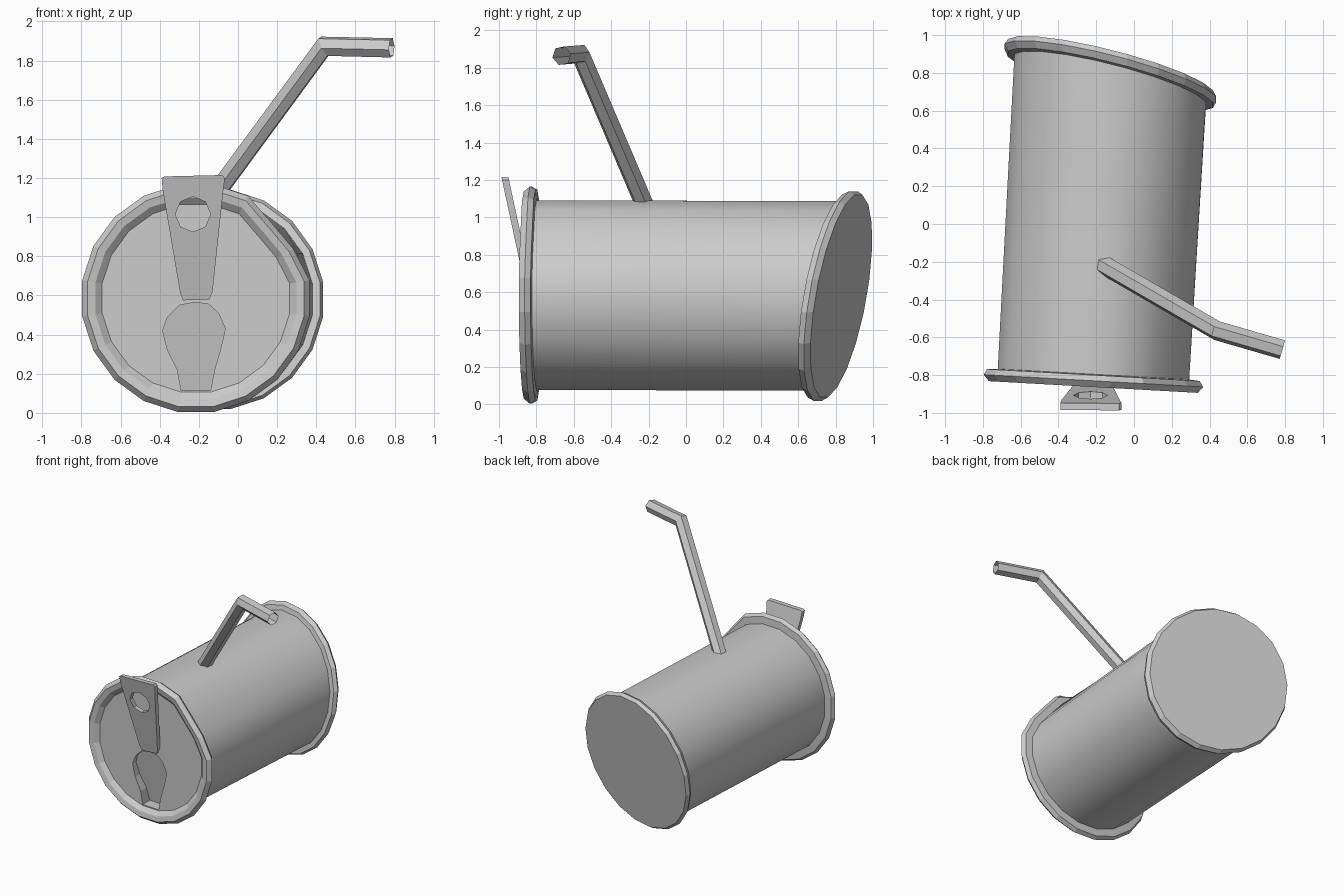
import bpy, bmesh, math
from mathutils import Vector

if "Cube" in bpy.data.objects:
    bpy.data.objects.remove(bpy.data.objects["Cube"])

SIDES = 20
FRONT = (-0.215, 0.585)      # x, z centre of the front end
BACK = (-0.125, 0.58)        # x, z centre of the back end


def finish(name, bm, smooth=False):
    bmesh.ops.recalc_face_normals(bm, faces=bm.faces)
    mesh = bpy.data.meshes.new(name)
    bm.to_mesh(mesh)
    bm.free()
    ob = bpy.data.objects.new(name, mesh)
    bpy.context.collection.objects.link(ob)
    if smooth:
        bpy.ops.object.select_all(action='DESELECT')
        ob.select_set(True)
        bpy.context.view_layer.objects.active = ob
        bpy.ops.object.shade_smooth_by_angle(angle=math.radians(30))
    return ob


def front_y(x, z):
    return -0.835 - 0.056 * (x - FRONT[0])


def back_y(x, z):
    return 0.83 - 0.25 * (x - BACK[0]) + 0.17 * (z - BACK[1])


def ring(r, t, offset):
    """Ring at t along the can (0 front, 1 back), flattened at the upper right by the dent."""
    cx = FRONT[0] + (BACK[0] - FRONT[0]) * t
    cz = FRONT[1] + (BACK[1] - FRONT[1]) * t
    limit = r * (0.925 + 0.075 * t)
    pts = []
    for i in range(SIDES):
        a = 2 * math.pi * (i + 0.5) / SIDES
        c = math.cos(a - math.radians(40))
        rr = min(r, limit / c) if c > 0.1 else r
        x, z = cx + rr * math.cos(a), cz + rr * math.sin(a)
        pts.append(Vector((x, (1 - t) * front_y(x, z) + t * back_y(x, z) + offset, z)))
    return pts


def loft(name, rings, cap_end=False, smooth=False):
    bm = bmesh.new()
    loops = [[bm.verts.new(p) for p in pts] for pts in rings]
    for a, b in zip(loops, loops[1:]):
        n = len(a)
        for i in range(n):
            bm.faces.new((a[i], a[(i + 1) % n], b[(i + 1) % n], b[i]))
    if cap_end:
        bm.faces.new(loops[-1])
    return finish(name, bm, smooth)


def add_loop(bm, pts):
    vs = [bm.verts.new(p) for p in pts]
    es = [bm.edges.new((vs[i], vs[(i + 1) % len(vs)])) for i in range(len(vs))]
    return vs, es


# Body wall
loft("can_body", [ring(0.513, t, 0.03 * (1 - t) - 0.05 * t) for t in (0, 0.33, 0.67, 1)],
     smooth=True)

# Front rim: (radius, y offset)
loft("front_rim", [ring(r, 0, o) for r, o in (
    (0.51, 0.04), (0.57, 0.035), (0.588, 0.005), (0.56, -0.028), (0.52, -0.02), (0.485, 0.01))])

# Back rim and end disc
loft("back_end", [ring(r, 1, o) for r, o in (
    (0.51, -0.07), (0.55, -0.065), (0.567, -0.03), (0.548, 0.0))], cap_end=True)

# Front lid with the pushed-in keyhole opening
KEYHOLE = [(-0.22, 0.565), (-0.30, 0.55), (-0.36, 0.49), (-0.385, 0.42), (-0.36, 0.32),
           (-0.31, 0.22), (-0.29, 0.115), (-0.14, 0.115), (-0.12, 0.22), (-0.09, 0.32),
           (-0.065, 0.43), (-0.10, 0.51), (-0.15, 0.555)]
bm = bmesh.new()
_, outer = add_loop(bm, ring(0.485, 0, 0.01))
hole, inner = add_loop(bm, [(x, front_y(x, z) + 0.01, z) for x, z in KEYHOLE])
bmesh.ops.triangle_fill(bm, use_beauty=True, edges=outer + inner)
floor = [bm.verts.new(v.co + Vector((0, 0.02 + 0.16 * (0.565 - v.co.z), 0))) for v in hole]
for i in range(len(hole)):
    j = (i + 1) % len(hole)
    bm.faces.new((hole[i], hole[j], floor[j], floor[i]))
bm.faces.new(floor)
finish("front_lid", bm)

# Pull tab with an octagonal finger hole, leaning outward at the top
TAB = [(-0.39, 1.20), (-0.375, 1.208), (-0.08, 1.215), (-0.067, 1.20), (-0.075, 1.14),
       (-0.13, 0.62), (-0.145, 0.58), (-0.28, 0.575), (-0.295, 0.61), (-0.385, 1.14)]
FINGER = [(-0.23 + 0.09 * math.cos(k * math.pi / 4), 1.015 + 0.09 * math.sin(k * math.pi / 4))
          for k in range(8)]


def tab_points(pts):
    return [(x, -0.85 - 0.215 * (z - 0.58), z) for x, z in pts]


bm = bmesh.new()
_, outer = add_loop(bm, tab_points(TAB))
_, inner = add_loop(bm, tab_points(FINGER))
bmesh.ops.triangle_fill(bm, use_beauty=True, edges=outer + inner)
ext = bmesh.ops.extrude_face_region(bm, geom=bm.faces[:], use_keep_orig=True)
bmesh.ops.translate(bm, vec=(0, 0.037, 0),
                    verts=[g for g in ext["geom"] if isinstance(g, bmesh.types.BMVert)])
finish("pull_tab", bm)

# Bent six-sided straw, open at the ends
path = [Vector(p) for p in ((-0.18, -0.206, 1.03), (0.44, -0.565, 1.873), (0.785, -0.665, 1.865))]
d0, d1 = (path[1] - path[0]).normalized(), (path[2] - path[1]).normalized()
side = d0.cross(d1).normalized()
rings = []
for p, n, stretch in ((path[0], d0, 1), (path[1], (d0 + d1).normalized(), 1.1), (path[2], d1, 1)):
    up = side.cross(n).normalized()
    rings.append([p + 0.052 * (side * math.cos(k * math.pi / 3)
                               + up * math.sin(k * math.pi / 3) * stretch) for k in range(6)])
loft("straw", rings)
